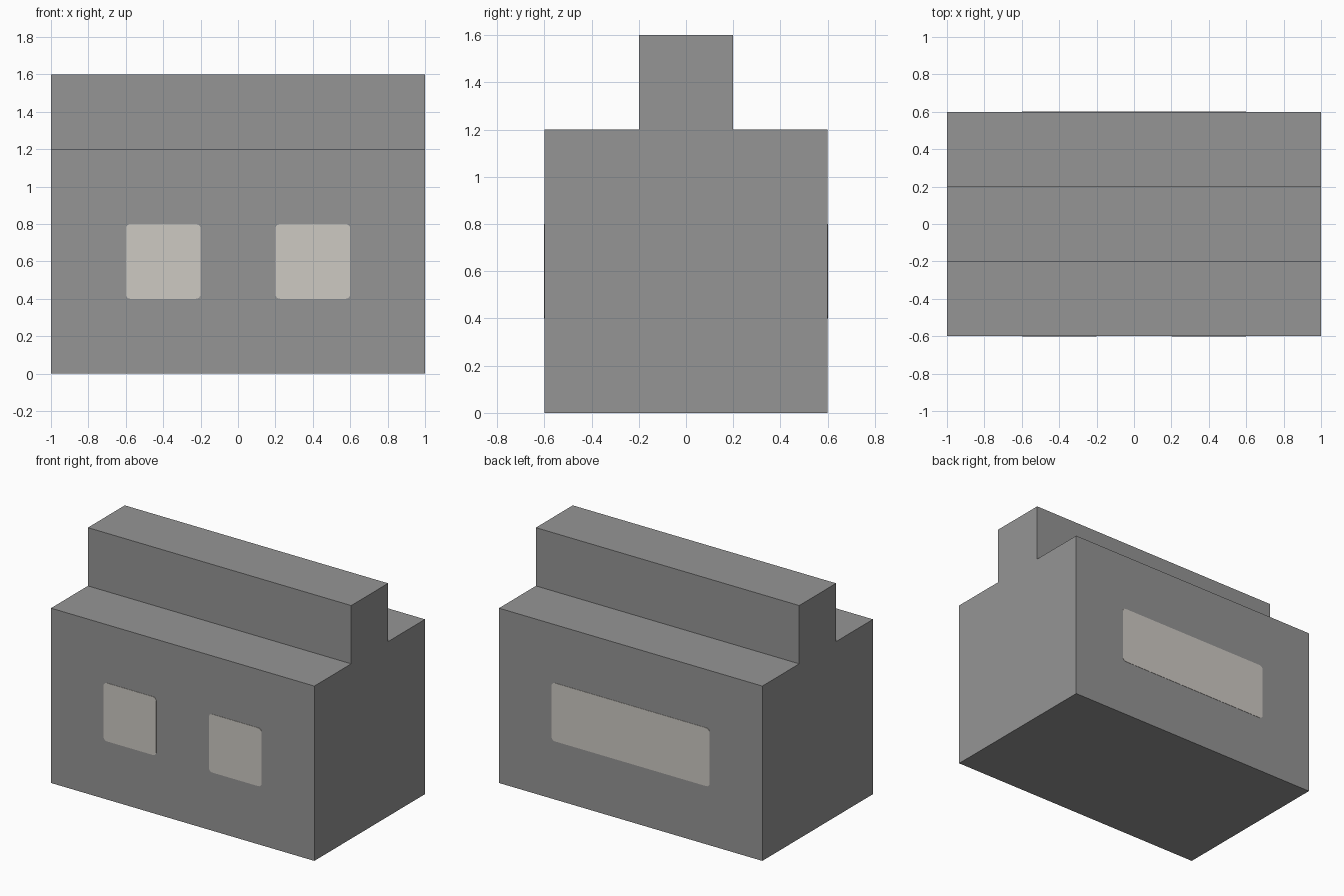
import bpy
import bmesh

cube = bpy.data.objects.get("Cube")
if cube:
    bpy.data.objects.remove(cube, do_unlink=True)


def make_material(name, rgb):
    mat = bpy.data.materials.new(name)
    mat.use_nodes = True
    color = (*rgb, 1.0)
    mat.diffuse_color = color
    mat.node_tree.nodes["Principled BSDF"].inputs["Base Color"].default_value = color
    return mat


def finish(name, bm, mat):
    bmesh.ops.recalc_face_normals(bm, faces=bm.faces)
    mesh = bpy.data.meshes.new(name)
    bm.to_mesh(mesh)
    bm.free()
    mesh.materials.append(mat)
    obj = bpy.data.objects.new(name, mesh)
    bpy.context.collection.objects.link(obj)
    return obj


def panel(name, x, y, z, width, height, mat):
    """Thin upright plate with rounded corners."""
    bm = bmesh.new()
    bmesh.ops.create_cube(bm, size=1)
    bmesh.ops.scale(bm, vec=(width, 0.004, height), verts=bm.verts)
    bmesh.ops.translate(bm, vec=(x, y, z), verts=bm.verts)
    corners = [e for e in bm.edges
               if abs(e.verts[0].co.y - e.verts[1].co.y) > 0.001]
    bmesh.ops.bevel(bm, geom=corners, offset=0.025, segments=4,
                    profile=0.5, affect='EDGES')
    return finish(name, bm, mat)


grey = make_material("body grey", (0.30, 0.30, 0.30))
beige = make_material("pale beige", (0.615, 0.585, 0.545))

# Body: stepped profile with a raised ridge, extruded along x
half = [(0.6, 0), (0.6, 1.2), (0.2, 1.2), (0.2, 1.6)]
profile = half + [(-y, z) for y, z in reversed(half)]
bm = bmesh.new()
end = bm.faces.new([bm.verts.new((-1, y, z)) for y, z in profile])
result = bmesh.ops.extrude_face_region(bm, geom=[end], use_keep_orig=True)
moved = [g for g in result["geom"] if isinstance(g, bmesh.types.BMVert)]
bmesh.ops.translate(bm, vec=(2, 0, 0), verts=moved)
finish("body", bm, grey)

# Front pair of panels and the single wide back panel
for side, x in (("left", 0.4), ("right", -0.4)):
    panel(f"front_panel_{side}", x, -0.6, 0.6, 0.4, 0.4, beige)
panel("back_panel", 0, 0.6, 0.6, 1.2, 0.4, beige)
